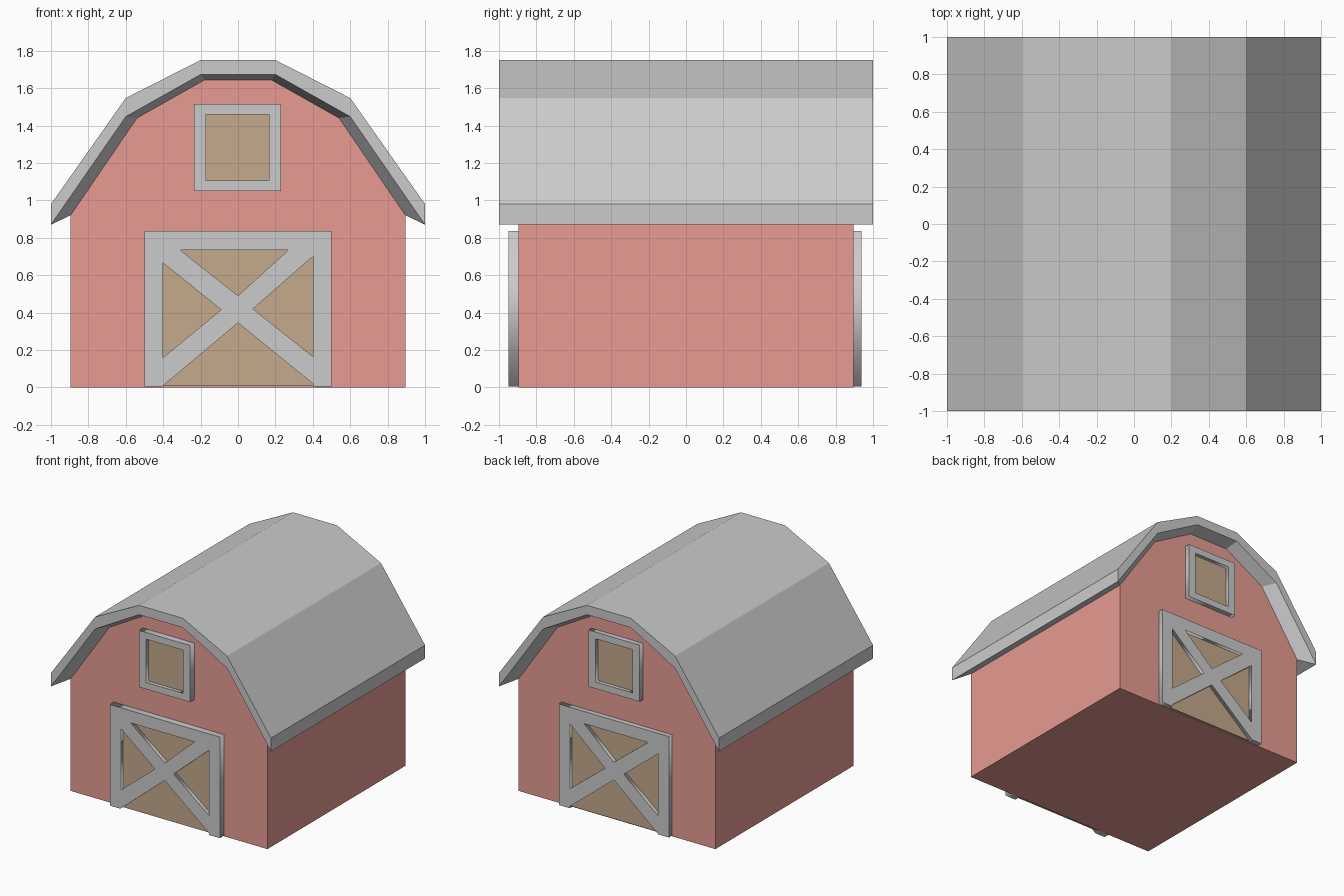
import bpy
import bmesh
from math import radians

if "Cube" in bpy.data.objects:
    bpy.data.objects.remove(bpy.data.objects["Cube"])


def material(name, rgb):
    m = bpy.data.materials.new(name)
    m.diffuse_color = (*rgb, 1)
    m.use_nodes = True
    m.node_tree.nodes["Principled BSDF"].inputs["Base Color"].default_value = m.diffuse_color
    return m


RED = material("barn_red", (0.80, 0.33, 0.29))
BROWN = material("wood_brown", (0.56, 0.40, 0.26))


def link_mesh(name, bm, mat=None):
    bmesh.ops.recalc_face_normals(bm, faces=bm.faces)
    me = bpy.data.meshes.new(name)
    bm.to_mesh(me)
    bm.free()
    if mat:
        me.materials.append(mat)
    ob = bpy.data.objects.new(name, me)
    bpy.context.collection.objects.link(ob)
    return ob


def mirrored(half):
    """Left half of an (x, z) profile -> full profile, left to right."""
    return half + [(-x, z) for x, z in reversed(half)]


def loop(bm, profile, y):
    return [bm.verts.new((x, y, z)) for x, z in profile]


def strips(bm, a, b):
    for i in range(len(a) - 1):
        bm.faces.new((a[i], a[i + 1], b[i + 1], b[i]))


WALL = 0.896
wall_top = mirrored([(-0.895, 0.92), (-0.54, 1.44), (-0.18, 1.643)])
roof_top = mirrored([(-1.0, 0.98), (-0.6, 1.547), (-0.2, 1.75)])
roof_low = mirrored([(-1.0, 0.87), (-0.6, 1.448), (-0.2, 1.673)])

# Walls: gambrel-shaped prism
bm = bmesh.new()
outline = [(-0.895, 0)] + wall_top + [(0.895, 0)]
f, b = loop(bm, outline, -WALL), loop(bm, outline, WALL)
strips(bm, f + f[:1], b + b[:1])
bm.faces.new(f)
bm.faces.new(b)
link_mesh("barn_walls", bm, RED)

# Roof: top skin, end fascias, slanted soffits running in to the walls
bm = bmesh.new()
rings = []
for s in (-1, 1):
    top, low = loop(bm, roof_top, s), loop(bm, roof_low, s)
    inner = loop(bm, wall_top, s * WALL)
    strips(bm, top, low)
    strips(bm, low, inner)
    rings.append((top, low, inner))
(ft, fl, fi), (bt, bl, bi) = rings
strips(bm, ft, bt)
strips(bm, fi, bi)
for k in (0, -1):
    bm.faces.new((ft[k], bt[k], bl[k], fl[k]))
    bm.faces.new((fl[k], bl[k], bi[k], fi[k]))
link_mesh("roof", bm)


def frame(name, loops, y0, y1):
    """Flat plate with holes, filled from curve loops and extruded in y."""
    cu = bpy.data.curves.new(name, 'CURVE')
    cu.dimensions = '2D'
    cu.fill_mode = 'BOTH'
    cu.extrude = abs(y1 - y0) / 2
    for pts in loops:
        sp = cu.splines.new('POLY')
        sp.points.add(len(pts) - 1)
        for p, (x, z) in zip(sp.points, pts):
            p.co = (x, z, 0, 1)
        sp.use_cyclic_u = True
    tmp = bpy.data.objects.new(name + "_curve", cu)
    bpy.context.collection.objects.link(tmp)
    bpy.context.view_layer.update()
    me = bpy.data.meshes.new_from_object(
        tmp.evaluated_get(bpy.context.evaluated_depsgraph_get()))
    bpy.data.objects.remove(tmp)
    bm = bmesh.new()
    bm.from_mesh(me)
    bmesh.ops.remove_doubles(bm, verts=bm.verts, dist=1e-4)
    ob = link_mesh(name, bm)
    ob.location.y = (y0 + y1) / 2
    ob.rotation_euler.x = radians(90)


def panel(name, x0, x1, z0, z1, y0, y1):
    bm = bmesh.new()
    bmesh.ops.create_cube(bm, size=1)
    for v in bm.verts:
        v.co = (x1 if v.co.x > 0 else x0,
                y1 if v.co.y > 0 else y0,
                z1 if v.co.z > 0 else z0)
    link_mesh(name, bm, BROWN)


def rect(x0, x1, z0, z1):
    return [(x0, z0), (x1, z0), (x1, z1), (x0, z1)]


# Door trim: outline notched at the bottom, three triangular openings
door_loops = [
    [(-0.5, 0.005), (-0.405, 0.005), (0, 0.345), (0.4, 0.02), (0.4, 0.005),
     (0.5, 0.005), (0.5, 0.835), (-0.5, 0.835)],
    [(-0.31, 0.735), (0.27, 0.735), (0, 0.49)],
    [(-0.4, 0.665), (-0.4, 0.16), (-0.09, 0.415)],
    [(0.4, 0.7), (0.4, 0.165), (0.08, 0.42)],
]
window_loops = [rect(-0.235, 0.23, 1.05, 1.515), rect(-0.17, 0.165, 1.105, 1.46)]

# Door and window on both gable ends
for side, s, depth in (("front", -1, 0.95), ("back", 1, 0.937)):
    y0, y1, yp = s * 0.885, s * depth, s * (depth - 0.03)
    frame(side + "_door_trim", door_loops, y0, y1)
    frame(side + "_window_trim", window_loops, y0, y1)
    lo, hi = sorted((y0, yp))
    panel(side + "_door_panel", -0.45, 0.45, 0.008, 0.8, lo, hi)
    panel(side + "_window_panel", -0.2, 0.2, 1.08, 1.49, lo, hi)
